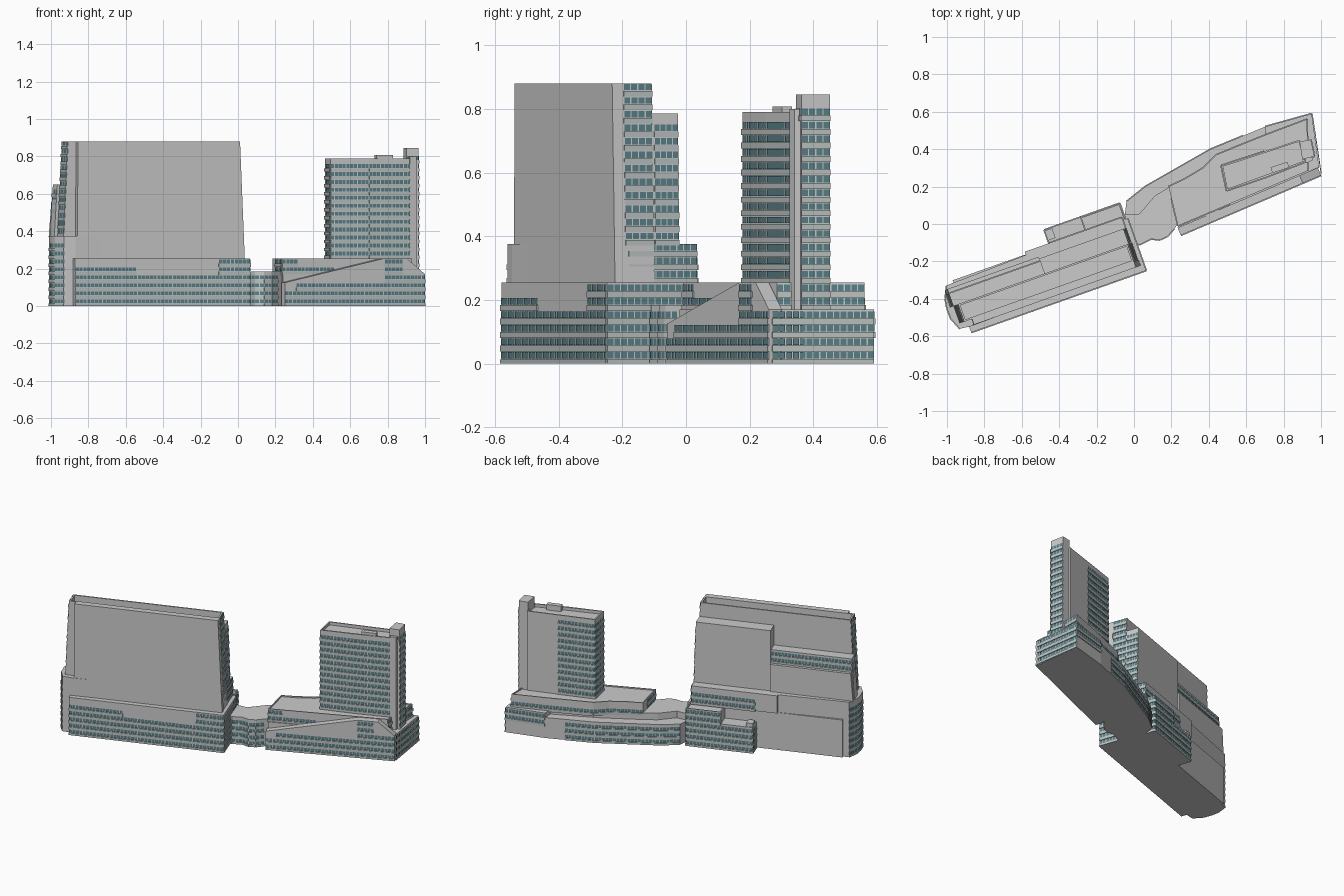
import bpy, bmesh, math
from mathutils import Vector

if "Cube" in bpy.data.objects:
    bpy.data.objects.remove(bpy.data.objects["Cube"])

F = 0.0425  # floor height
A = math.radians(19.5)
CA, SA = math.cos(A), math.sin(A)


def L(u, v):
    """Long-axis coordinates of the west block to world x, y."""
    return (u * CA - v * SA, u * SA + v * CA)


def material(name, col):
    m = bpy.data.materials.new(name)
    m.diffuse_color = col
    m.use_nodes = True
    m.node_tree.nodes["Principled BSDF"].inputs["Base Color"].default_value = m.diffuse_color
    return m


glass = material("teal_glass", (0.10, 0.22, 0.25, 1))
pale = material("pale_panel", (0.50, 0.55, 0.54, 1))


def finish(bm, name, mats=()):
    me = bpy.data.meshes.new(name)
    bm.to_mesh(me)
    bm.free()
    for m in mats:
        me.materials.append(m)
    bpy.context.collection.objects.link(bpy.data.objects.new(name, me))


def prism(name, pts, z0, z1, top=None, rim=0, depth=0):
    """Vertical or tapered block; rim and depth sink the roof behind a parapet."""
    bm = bmesh.new()
    n = len(pts)
    lo = [bm.verts.new((x, y, z0)) for x, y in pts]
    hi = [bm.verts.new((x, y, z1)) for x, y in (top or pts)]
    bm.faces.new(lo[::-1])
    roof = bm.faces.new(hi)
    for i in range(n):
        j = (i + 1) % n
        bm.faces.new((lo[i], lo[j], hi[j], hi[i]))
    bm.normal_update()
    if rim:
        bmesh.ops.inset_region(bm, faces=[roof], thickness=rim)
        inner = bmesh.ops.extrude_discrete_faces(bm, faces=[roof])["faces"][0]
        for v in inner.verts:
            v.co.z -= depth
    finish(bm, name)


def box(name, u0, u1, v0, v1, z0, z1, du0=0, du1=0, **kw):
    """Block in west-block axes; du0, du1 lean the two ends."""
    pts = [L(u0, v0), L(u1, v0), L(u1, v1), L(u0, v1)]
    top = [L(u0 + du0, v0), L(u1 + du1, v0), L(u1 + du1, v1), L(u0 + du0, v1)]
    prism(name, pts, z0, z1, top, **kw)


def facade(bm, p, q, z0, rows, p2=None, q2=None, t0=0.0, t1=1.0):
    """Window rows with projecting floor bands on the wall p-q (outside on the right)."""
    p, q = Vector(p), Vector(q)
    p2, q2 = Vector(p2 or p), Vector(q2 or q)
    for i in range(rows):
        k = (i + 0.5) / rows
        a, b = p.lerp(p2, k), q.lerp(q2, k)
        a, b = a.lerp(b, t0), a.lerp(b, t1)
        d = b - a
        out = Vector((d.y, -d.x)).normalized()
        z = z0 + i * F
        # floor band
        c = [a, b, b + out * 0.005, a + out * 0.005]
        lo = [bm.verts.new((*w, max(z - 0.004, 0))) for w in c]
        hi = [bm.verts.new((*w, z + 0.014)) for w in c]
        for f in ((lo[0], lo[1], lo[2], lo[3]), (hi[3], hi[2], hi[1], hi[0]),
                  (lo[3], lo[2], hi[2], hi[3]), (lo[2], lo[1], hi[1], hi[2]),
                  (lo[0], lo[3], hi[3], hi[0])):
            bm.faces.new(f).material_index = 1
        # panes
        n = max(1, round(d.length / 0.022))
        for j in range(n):
            s, e = [a + d * ((j + g) / n) + out * 0.002 for g in (0.08, 0.92)]
            bm.faces.new([bm.verts.new(w) for w in (
                (*s, z + 0.016), (*e, z + 0.016), (*e, z + 0.036), (*s, z + 0.036))])


def chain(bm, pts, z0, rows):
    for a, b in zip(pts, pts[1:]):
        facade(bm, a, b, z0, rows)


# ---- west block: podium, rounded west end, stepped slab ----
box("west_podium", -1.014, -0.022, -0.256, 0.04, 0, 0.255)
west_end = [L(-1.053, 0.025), L(-1.085, -0.04), L(-1.093, -0.09), L(-1.092, -0.15),
            L(-1.064, -0.217), L(-1.0, -0.225)]
prism("rounded_west_end", west_end + [L(-0.5, -0.215), L(-0.5, 0.04)], 0, 0.375)
box("middle_tier", -0.6, -0.05, -0.215, 0.055, 0.255, 0.375)
box("north_wing", -0.26, -0.035, 0.03, 0.13, 0, 0.255, rim=0.01, depth=0.01)
box("north_wing_low", -0.463, -0.26, 0.03, 0.13, 0, 0.175)
box("north_wing_turret", -0.463, -0.42, 0.07, 0.125, 0.175, 0.2)
box("tall_slab", -1.06, -0.043, -0.19, -0.09, 0.255, 0.88, 0.03, -0.025, rim=0.014, depth=0.04)
box("slab_front_panel", -0.99, -0.04, -0.222, -0.188, 0.25, 0.88, 0.004, -0.027)
box("back_slab_east", -0.54, -0.05, -0.092, -0.005, 0.37, 0.785, 0, -0.012)
box("back_slab_west", -1.075, -0.54, -0.092, -0.02, 0.37, 0.65, 0.018)
box("back_slab_west_low", -1.072, -0.54, -0.03, 0.005, 0.37, 0.56, 0.015)

bm = bmesh.new()
facade(bm, L(-1.014, -0.256), L(-0.022, -0.256), 0, 4)
facade(bm, L(-1.014, -0.256), L(-0.022, -0.256), 4 * F, 1, t1=0.35)
facade(bm, L(-1.014, -0.256), L(-0.022, -0.256), 4 * F, 2, t0=0.82)
facade(bm, L(-0.022, -0.256), L(-0.022, 0.04), 0, 6)
facade(bm, L(-0.05, -0.215), L(-0.05, 0.055), 0.255, 3, t0=0.15)
facade(bm, L(-0.05, 0.055), L(-0.46, 0.055), 0.255, 2)
facade(bm, L(-0.035, 0.04), L(-0.035, 0.13), 0, 6)
facade(bm, L(-0.035, 0.13), L(-0.26, 0.13), 0, 6)
facade(bm, L(-0.26, 0.13), L(-0.463, 0.13), 0, 4)
facade(bm, L(-0.463, 0.13), L(-0.463, 0.04), 0, 4)
chain(bm, west_end[:5], 0, 8)
# slab ends
facade(bm, L(-0.048, -0.185), L(-0.048, -0.09), 0.375, 12, L(-0.068, -0.185), L(-0.068, -0.09))
facade(bm, L(-0.05, -0.085), L(-0.05, -0.005), 0.375, 9, L(-0.062, -0.085), L(-0.062, -0.005))
facade(bm, L(-1.053, -0.09), L(-1.053, -0.19), 0.375, 12, L(-1.03, -0.09), L(-1.03, -0.19))
facade(bm, L(-1.067, -0.02), L(-1.067, -0.09), 0.375, 6, L(-1.058, -0.02), L(-1.058, -0.09))
facade(bm, L(-0.54, -0.02), L(-1.058, -0.02), 0.56, 2)
finish(bm, "west_block_windows", [glass, pale])

# ---- east block: link, base, podium, tower ----
link = [(-0.03, -0.09), (0.03, -0.11), (0.09, -0.08), (0.14, -0.085), (0.18, -0.065),
        (0.215, -0.025)]
prism("curved_link", link + [(0.26, 0.03), (0.22, 0.22), (0.16, 0.18), (0.11, 0.15),
                             (0.03, 0.055), (-0.05, 0.05)], 0, 0.185)
strip = [(0.70, 0.52), (0.41, 0.40), (0.06, 0.20), (-0.04, 0.12)]
prism("back_terrace", [(-0.05, 0.04), (0.05, 0.03), (0.25, 0.15), (0.7, 0.4)] + strip, 0, 0.14)
prism("east_base", [(0.24, -0.02), (0.99, 0.30), (0.95, 0.59), (0.70, 0.52), (0.70, 0.46),
                    (0.42, 0.33), (0.19, 0.20)], 0, 0.17)
upper = [(0.235, -0.01), (0.93, 0.285), (0.925, 0.56), (0.70, 0.475), (0.44, 0.37),
         (0.37, 0.30), (0.27, 0.24), (0.185, 0.20)]
prism("east_podium", upper, 0.16, 0.255, rim=0.008, depth=0.008)

# front wall with a ramped top edge
f0, f1 = Vector((0.25, -0.06)), Vector((1.0, 0.26))
bm = bmesh.new()
inward = Vector((-(f1 - f0).y, (f1 - f0).x)).normalized() * 0.045
rings = []
for off in (Vector((0, 0)), inward):
    rings.append([bm.verts.new((*(f0.lerp(f1, t) + off), z)) for t, z in
                  ((0, 0), (1, 0), (1, 0.17), (0.87, 0.255), (0.71, 0.255), (0, 0.125))])
bm.faces.new(rings[0])
bm.faces.new(rings[1][::-1])
for i in range(6):
    j = (i + 1) % 6
    bm.faces.new((rings[0][j], rings[0][i], rings[1][i], rings[1][j]))
finish(bm, "ramped_front_wall")

t = [(0.495, 0.178), (0.70, 0.248), (0.925, 0.335), (0.885, 0.45), (0.466, 0.313)]
prism("east_tower", t, 0.25, 0.79, rim=0.012, depth=0.02)
core = [(0.90, 0.345), (0.965, 0.362), (0.945, 0.452), (0.885, 0.44)]
prism("tower_core", core, 0.17, 0.845)
prism("core_side_fin", [(0.92, 0.325), (0.955, 0.34), (0.95, 0.37), (0.91, 0.36)], 0.17, 0.80)
prism("roof_penthouse", [(0.74, 0.272), (0.83, 0.302), (0.82, 0.333), (0.73, 0.303)], 0.76, 0.807)

bm = bmesh.new()
facade(bm, f0, f1, 0, 2)
facade(bm, f0, f1, 2 * F, 1, t0=0.08)
facade(bm, f0, f1, 3 * F, 1, t0=0.71)
facade(bm, f0, f1, 4 * F, 2, t0=0.71, t1=0.84)
facade(bm, (0.998, 0.27), (0.95, 0.59), 0, 4)
facade(bm, (0.95, 0.59), (0.70, 0.52), 2 * F, 2)
facade(bm, strip[0], strip[1], 0, 3, t0=0.4)
chain(bm, strip[1:], 0, 3)
chain(bm, link, 0, 4)
facade(bm, upper[0], upper[1], 4 * F, 2, t1=0.12)
facade(bm, upper[0], upper[1], 4 * F, 1, t0=0.12, t1=0.4)
facade(bm, upper[1], upper[2], 4 * F, 2)
chain(bm, upper[2:], 4 * F, 1)
facade(bm, upper[-1], upper[0], 4 * F, 2, t0=0.3)
# tower walls
facade(bm, t[0], t[1], 0.255, 12)
facade(bm, t[1], t[2], 0.255, 12)
facade(bm, t[3], t[4], 0.255, 12, t0=0.45)
facade(bm, t[4], t[0], 0.255, 12)
facade(bm, core[1], core[2], 0.17, 15)
facade(bm, core[0], core[1], 0.765, 1)
finish(bm, "east_block_windows", [glass, pale])
